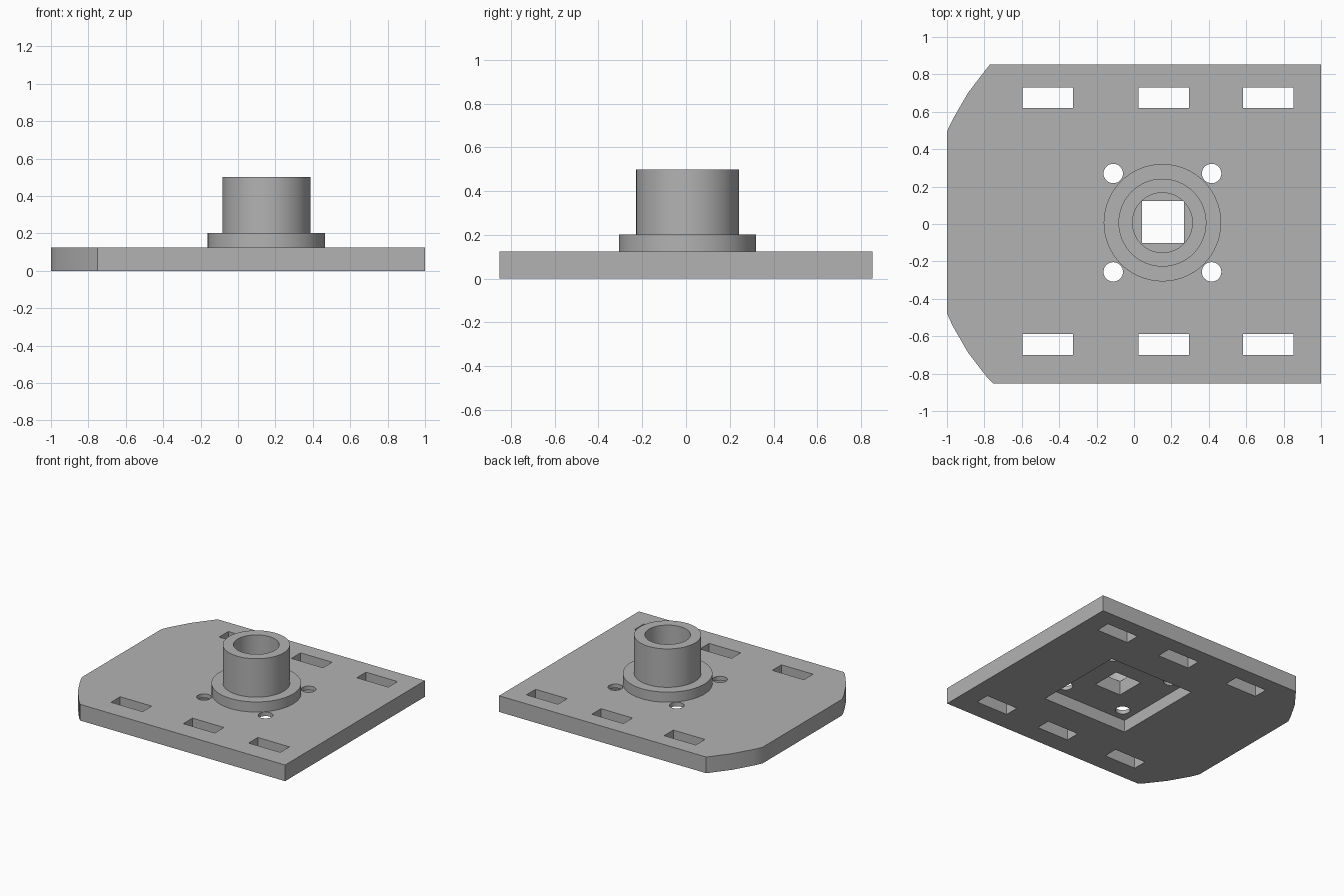
import bpy, bmesh, math

if "Cube" in bpy.data.objects:
    bpy.data.objects.remove(bpy.data.objects["Cube"], do_unlink=True)

CX, CY = 0.152, 0.007          # hub axis
PLATE_TOP, FLANGE_TOP, HUB_TOP, RECESS = 0.125, 0.203, 0.5, 0.094

grey = bpy.data.materials.new("plain grey")
grey.use_nodes = True
grey.diffuse_color = (0.45, 0.45, 0.45, 1)
grey.node_tree.nodes["Principled BSDF"].inputs["Base Color"].default_value = (0.45, 0.45, 0.45, 1)


def prism(name, outline, z0, z1):
    """Extrude a counter-clockwise outline from z0 to z1."""
    bm = bmesh.new()
    base = bm.faces.new([bm.verts.new((x, y, z0)) for x, y in outline])
    top = bmesh.ops.extrude_face_region(bm, geom=[base])["geom"]
    moved = [v for v in top if isinstance(v, bmesh.types.BMVert)]
    bmesh.ops.translate(bm, verts=moved, vec=(0, 0, z1 - z0))
    bmesh.ops.recalc_face_normals(bm, faces=bm.faces)
    mesh = bpy.data.meshes.new(name)
    bm.to_mesh(mesh)
    bm.free()
    mesh.materials.append(grey)
    ob = bpy.data.objects.new(name, mesh)
    bpy.context.collection.objects.link(ob)
    return ob


def circle(x, y, r, n=48):
    return [(x + r * math.cos(2 * math.pi * i / n), y + r * math.sin(2 * math.pi * i / n))
            for i in range(n)]


def rect(x, y, w, h):
    return [(x - w / 2, y - h / 2), (x + w / 2, y - h / 2),
            (x + w / 2, y + h / 2), (x - w / 2, y + h / 2)]


def cut(ob, outlines, z0=-0.1, z1=1):
    """Cut each outline through the object, then drop the cutters."""
    for outline in outlines:
        cutter = prism("cutter", outline, z0, z1)
        cutter.hide_render = True
        mod = ob.modifiers.new("cut", "BOOLEAN")
        mod.operation, mod.solver, mod.object = "DIFFERENCE", "EXACT", cutter
        bpy.context.view_layer.update()
        deps = bpy.context.evaluated_depsgraph_get()
        baked = bpy.data.meshes.new_from_object(ob.evaluated_get(deps))
        ob.modifiers.clear()
        ob.data = baked
        bpy.data.objects.remove(cutter, do_unlink=True)


# Base plate: straight sides with two corners rounded about the hub axis
upper = [(-0.77, 0.853)]
for k in (41.25, 33.75, 26.25):
    a = math.radians(k)
    upper.append((CX - 1.25 * math.cos(a), CY + 1.25 * math.sin(a)))
upper.append((-1, 0.495))
lower = [(x, 2 * CY - y) for x, y in reversed(upper)]
lower[0], lower[-1] = (-1, -0.478), (-0.752, -0.853)
plate = prism("base_plate", [(1, -0.853), (1, 0.853)] + upper + lower, 0, PLATE_TOP)

# Mounting slots, screw holes and the square shaft hole
square = rect(CX + 0.003, CY + 0.003, 0.225, 0.225)
slots = [rect(x, y, 0.27, 0.112) for x in (-0.46, 0.158, 0.717) for y in (-0.645, 0.675)]
screws = [circle(CX + sx * 0.263, CY + sy * 0.263, 0.052, 32) for sx in (-1, 1) for sy in (-1, 1)]

# Square recess on the underside
cut(plate, [rect(CX, CY, 0.73, 0.73)], -0.1, RECESS)
cut(plate, slots + screws + [square])

# Flange with the square hole
flange = prism("hub_flange", circle(CX, CY, 0.314, 64), PLATE_TOP, FLANGE_TOP)
cut(flange, [square])

# Hub collar with the round bore
collar = prism("hub_collar", circle(CX, CY, 0.235, 64), FLANGE_TOP, HUB_TOP)
cut(collar, [circle(CX, CY, 0.16, 64)])

# Smooth the round walls, keep edges sharp
bpy.ops.object.select_all(action="DESELECT")
for ob in (plate, flange, collar):
    ob.select_set(True)
bpy.context.view_layer.objects.active = plate
bpy.ops.object.shade_smooth_by_angle(angle=math.radians(30))
